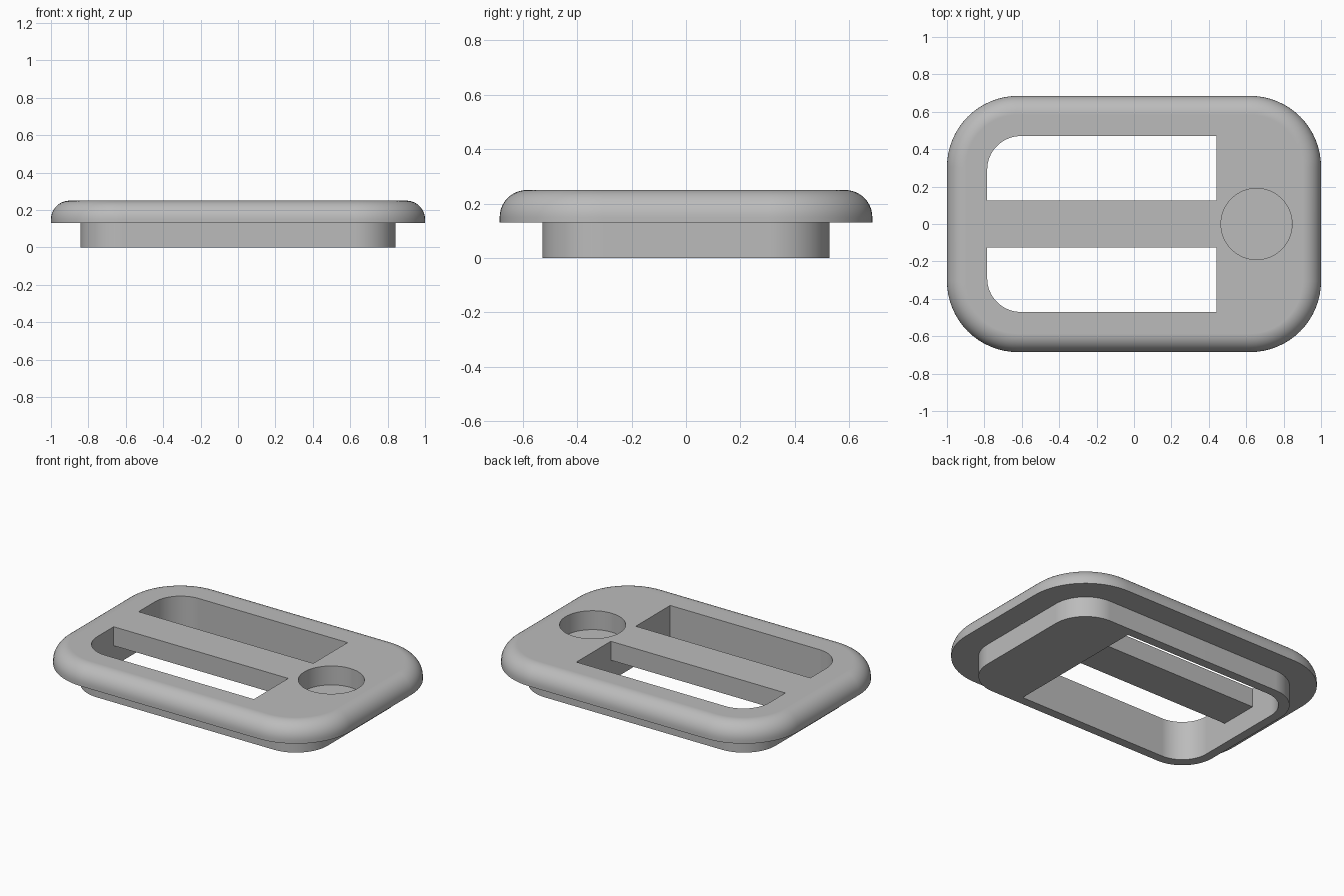
import bpy, bmesh
from math import sin, cos, pi, radians

cube = bpy.data.objects.get("Cube")
if cube:
    bpy.data.objects.remove(cube, do_unlink=True)

grey = bpy.data.materials.new("plain_grey")
grey.use_nodes = True
colour = (0.5, 0.5, 0.5, 1)
grey.diffuse_color = colour
grey.node_tree.nodes["Principled BSDF"].inputs["Base Color"].default_value = colour

SEAT = 0.13          # underside of the flange, floor of the recess, bottom of the bar
TOP = 0.25
FILLET = 0.1


def outline(x0, x1, y0, y1, left, right, steps=16):
    """Rounded rectangle; left and right are the corner radii of each end."""
    pts = []
    corners = [(x1, y1, right, 0), (x0, y1, left, 1), (x0, y0, left, 2), (x1, y0, right, 3)]
    for x, y, r, quarter in corners:
        cx = x - r if quarter in (0, 3) else x + r
        cy = y - r if quarter in (0, 1) else y + r
        for i in range(steps + 1 if r else 1):
            a = (quarter + i / steps) * pi / 2
            pts.append((cx + r * cos(a), cy + r * sin(a)))
    return pts


def loft(name, layers):
    """Skin a stack of (outline, z) layers and cap both ends."""
    bm = bmesh.new()
    rings = [[bm.verts.new((x, y, z)) for x, y in pts] for pts, z in layers]
    for low, high in zip(rings, rings[1:]):
        n = len(low)
        for i in range(n):
            j = (i + 1) % n
            bm.faces.new((low[i], low[j], high[j], high[i]))
    bm.faces.new(rings[0][::-1])
    bm.faces.new(rings[-1])
    bmesh.ops.recalc_face_normals(bm, faces=bm.faces)
    mesh = bpy.data.meshes.new(name)
    bm.to_mesh(mesh)
    bm.free()
    mesh.materials.append(grey)
    obj = bpy.data.objects.new(name, mesh)
    bpy.context.collection.objects.link(obj)
    return obj


def prism(name, pts, z0, z1):
    return loft(name, [(pts, z0), (pts, z1)])


def cut(obj, cutter):
    """Subtract the cutter and remove it."""
    mod = obj.modifiers.new("cut", "BOOLEAN")
    mod.operation = "DIFFERENCE"
    mod.solver = "EXACT"
    mod.object = cutter
    bpy.context.view_layer.objects.active = obj
    bpy.ops.object.modifier_apply(modifier=mod.name)
    bpy.data.objects.remove(cutter, do_unlink=True)


def body_outline(inset):
    x, y, r = 1 - inset, 0.685 - inset, 0.38 - inset
    return outline(-x, x, -y, y, r, r)


# Body: lower plug, overhanging flange and rounded upper rim
profile = [(0.157, 0), (0.157, SEAT), (0, SEAT)]
for i in range(11):
    a = i / 10 * pi / 2
    profile.append((FILLET * (1 - cos(a)), TOP - FILLET * (1 - sin(a))))
body = loft("slotted_cover", [(body_outline(d), z) for d, z in profile])

# Window through the body, leaving a cross bar in its upper half
window = prism("window_cutter", outline(-0.785, 0.44, -0.47, 0.47, 0.18, 0), -0.1, 0.4)
cut(window, prism("bar_keeper", outline(-1, 1, -0.125, 0.125, 0, 0), SEAT, 0.6))
cut(body, window)

# Round blind recess
cut(body, prism("recess_cutter", outline(0.465, 0.845, -0.19, 0.19, 0.19, 0.19 - 1e-4), SEAT, 0.4))

# Smooth curves with crisp edges
for obj in bpy.context.selected_objects:
    obj.select_set(False)
body.select_set(True)
bpy.context.view_layer.objects.active = body
bpy.ops.object.shade_smooth_by_angle(angle=radians(25))
weighted = body.modifiers.new("even_normals", "WEIGHTED_NORMAL")
weighted.keep_sharp = True
